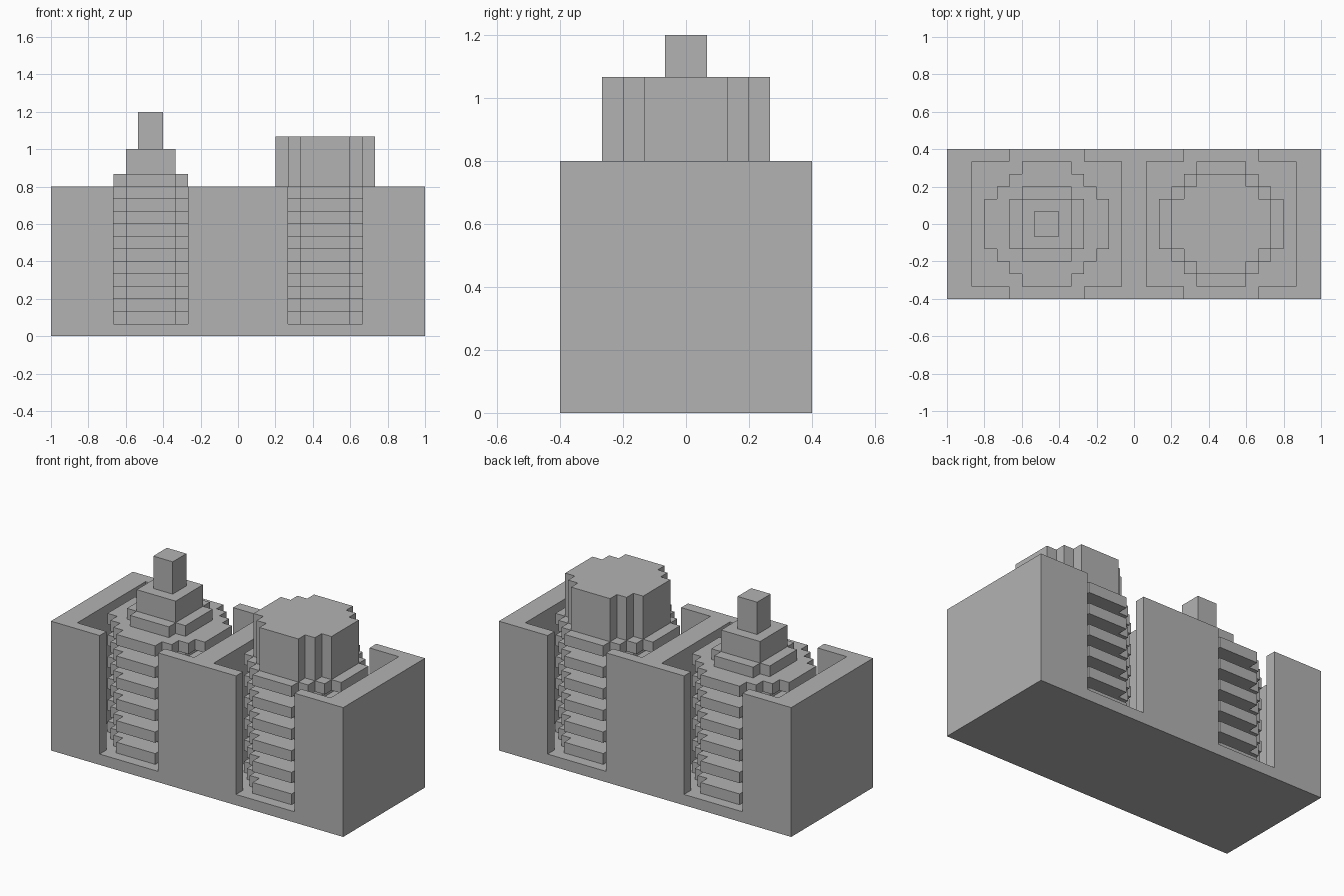
import bpy
import bmesh

U = 1 / 15          # one block of the modelling grid
BLOCKS = 7          # grid distance of each screw from the centre

cube = bpy.data.objects.get("Cube")
if cube:
    bpy.data.objects.remove(cube, do_unlink=True)

GREY = (0.45, 0.45, 0.45, 1)
grey = bpy.data.materials.new("plain_grey")
grey.use_nodes = True
grey.diffuse_color = GREY
grey.node_tree.nodes["Principled BSDF"].inputs["Base Color"].default_value = GREY


def add_prism(bm, outline, z0, z1, cx=0):
    """Extrude a plan outline, in grid blocks, from z0 to z1."""
    verts = [bm.verts.new(((x + cx) * U, y * U, z0 * U)) for x, y in outline]
    face = bm.faces.new(verts)
    top = bmesh.ops.extrude_face_region(bm, geom=[face])["geom"]
    moved = [v for v in top if isinstance(v, bmesh.types.BMVert)]
    bmesh.ops.translate(bm, verts=moved, vec=(0, 0, (z1 - z0) * U))


def make(name, prisms):
    bm = bmesh.new()
    for prism in prisms:
        add_prism(bm, *prism)
    bmesh.ops.recalc_face_normals(bm, faces=bm.faces)
    mesh = bpy.data.meshes.new(name)
    bm.to_mesh(mesh)
    bm.free()
    mesh.materials.append(grey)
    obj = bpy.data.objects.new(name, mesh)
    bpy.context.collection.objects.link(obj)
    return obj


def all_round(quarter):
    """Mirror a quarter outline (from +x to +y) into a closed outline."""
    half = quarter + [(-x, y) for x, y in reversed(quarter)]
    return half + [(-x, -y) for x, y in half]


def disc(r):
    """Stepped round outline with flats four blocks wide."""
    quarter = [(r, 2)]
    for i in range(1, r - 1):
        quarter += [(r - i, 1 + i), (r - i, 2 + i)]
    return all_round(quarter)


def square(r):
    return all_round([(r, r)])


# Case: solid block with two slotted pockets cut from above
case = make("case", [(all_round([(15, 6)]), 0, 12)])
pocket = all_round([(6, 5), (3, 5), (3, 7)])
for side in (-1, 1):
    cutter = make("pocket_cutter", [(pocket, 1, 14, side * BLOCKS)])
    cutter.hide_render = True
    cut = case.modifiers.new("pocket", "BOOLEAN")
    cut.operation = "DIFFERENCE"
    cut.solver = "EXACT"
    cut.object = cutter
    bpy.context.view_layer.objects.active = case
    bpy.ops.object.modifier_apply(modifier=cut.name)
    bpy.data.objects.remove(cutter, do_unlink=True)

# Ribbed columns: slim core with a wide rib on every other layer
for name, side in (("right", -1), ("left", 1)):
    layers = [(disc(5 if z % 2 else 3), z, z + 1, side * BLOCKS)
              for z in range(1, 13 if side < 0 else 12)]
    make(name + "_ribbed_column", layers)

# Stepped cap and peg on the right column, broad head on the left one
make("right_cap", [(square(2), 13, 15, -BLOCKS)])
make("right_peg", [(square(1), 15, 18, -BLOCKS)])
make("left_head", [(disc(4), 12, 16, BLOCKS)])
